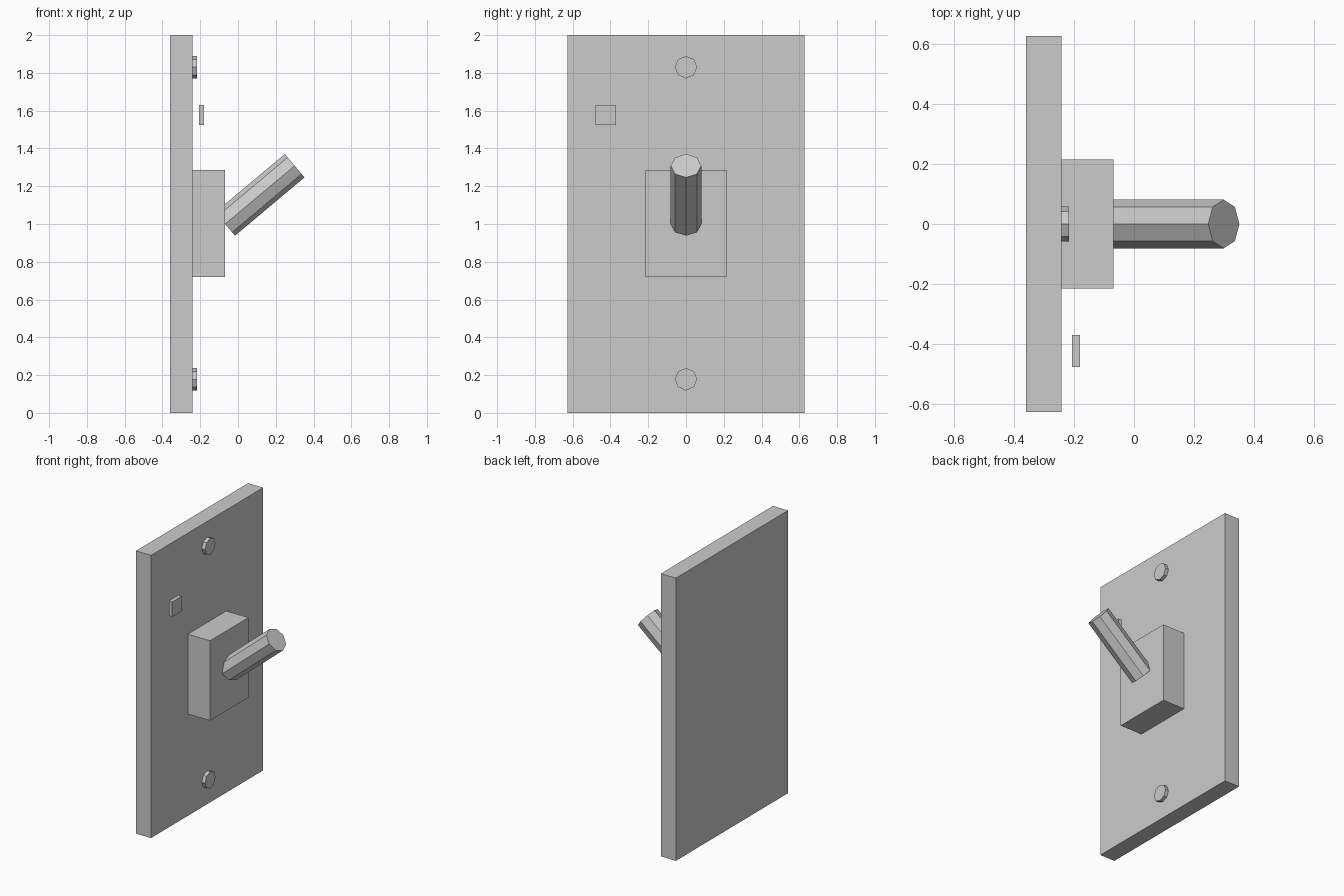
import bpy
from math import radians, sin, cos
from mathutils import Vector

if "Cube" in bpy.data.objects:
    bpy.data.objects.remove(bpy.data.objects["Cube"])


def box(name, lo, hi):
    """Axis-aligned box between two corners."""
    lo, hi = Vector(lo), Vector(hi)
    bpy.ops.mesh.primitive_cube_add(size=1, location=(lo + hi) / 2)
    ob = bpy.context.object
    ob.name = name
    ob.scale = hi - lo
    bpy.ops.object.transform_apply(location=False, rotation=False, scale=True)
    return ob


def rod(name, start, tilt, length, radius):
    """Eight-sided rod from start, leaning from +z towards +x by tilt."""
    axis = Vector((sin(tilt), 0, cos(tilt)))
    bpy.ops.mesh.primitive_cylinder_add(
        vertices=8, radius=radius, depth=length,
        location=Vector(start) + axis * length / 2, rotation=(0, tilt, 0))
    bpy.context.object.name = name


# Wall plate and raised switch housing
box("wall_plate", (-0.36, -0.627, 0), (-0.242, 0.627, 2))
box("switch_housing", (-0.242, -0.215, 0.72), (-0.068, 0.215, 1.285))

# Small indicator standing just clear of the plate
box("indicator_light", (-0.207, -0.478, 1.525), (-0.18, -0.37, 1.63))

# Screw heads above and below the housing
for name, z in (("upper_screw", 1.83), ("lower_screw", 0.178)):
    rod(name, (-0.25, 0, z), radians(90), 0.033, 0.059)

# Toggle lever angled upwards
rod("toggle_lever", (-0.068, 0, 1.0), radians(50), 0.48, 0.081)
